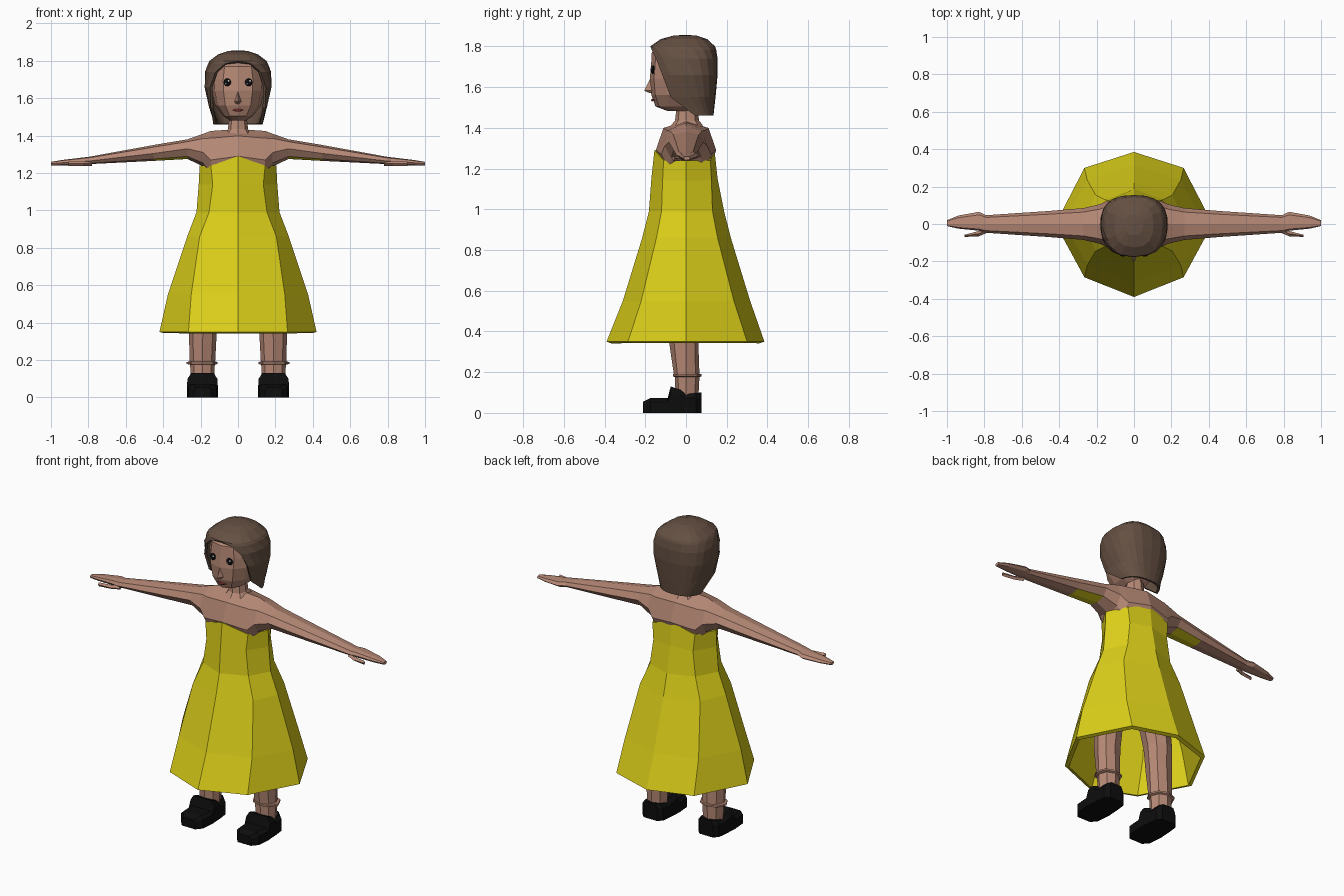
import bpy, bmesh
from math import sin, cos, pi, radians, copysign


def material(name, rgb):
    m = bpy.data.materials.new(name)
    m.diffuse_color = (*rgb, 1)
    return m


SKIN = material("skin", (0.47, 0.25, 0.18))
HAIR = material("hair", (0.13, 0.08, 0.055))
YELLOW = material("yellow cloth", (0.72, 0.63, 0.01))
BLACK = material("black", (0.004, 0.004, 0.004))
WHITE = material("white", (0.9, 0.9, 0.9))
RED = material("red", (0.45, 0.06, 0.06))


def loft(name, rings, mat, closed=True, cap0=True, cap1=True):
    """Skin a list of equal-length point rings with quads."""
    bm = bmesh.new()
    vs = [[bm.verts.new(p) for p in r] for r in rings]
    n = len(rings[0])
    for a, b in zip(vs, vs[1:]):
        for i in range(n if closed else n - 1):
            j = (i + 1) % n
            bm.faces.new((a[i], a[j], b[j], b[i]))
    if cap0:
        bm.faces.new(vs[0])
    if cap1:
        bm.faces.new(vs[-1])
    bmesh.ops.remove_doubles(bm, verts=bm.verts, dist=0.0005)
    bmesh.ops.recalc_face_normals(bm, faces=bm.faces)
    me = bpy.data.meshes.new(name)
    bm.to_mesh(me)
    bm.free()
    me.materials.append(mat)
    ob = bpy.data.objects.new(name, me)
    bpy.context.collection.objects.link(ob)
    return ob


def solidify(ob, t):
    m = ob.modifiers.new("thickness", "SOLIDIFY")
    m.thickness = t
    m.offset = -1


def oval(z, rx, yf, yb, n, cx=0, a0=0, a1=2 * pi, p=1.0, closed=True):
    """Horizontal oval starting at the front; separate front and back depth."""
    pts = []
    for i in range(n):
        a = a0 + (a1 - a0) * i / (n if closed else n - 1)
        s, c = (copysign(abs(v) ** p, v) for v in (sin(a), cos(a)))
        pts.append((cx + rx * s, c * (yf if c > 0 else -yb), z))
    return pts


# Dress: eight-sided flared tube, peaked at front and back
dress = []
for z, xs, xd, yf, yb, df, db, peak in [
        (0.35, 0.42, 0.265, -0.39, 0.385, -0.285, 0.30, 0),
        (0.55, 0.375, 0.25, -0.31, 0.315, -0.22, 0.235, 0),
        (0.86, 0.272, 0.205, -0.215, 0.22, -0.145, 0.155, 0),
        (0.99, 0.222, 0.155, -0.182, 0.187, -0.12, 0.13, 0),
        (1.14, 0.21, 0.135, -0.17, 0.155, -0.115, 0.125, 0.01),
        (1.24, 0.205, 0.145, -0.155, 0.14, -0.11, 0.12, 0.05)]:
    dress.append([(0, yf, z + peak), (xd, df, z), (xs, 0, z), (xd, db, z),
                  (0, yb, z + peak), (-xd, db, z), (-xs, 0, z), (-xd, df, z)])
solidify(loft("dress", dress, YELLOW, cap0=False, cap1=False), 0.025)

# Shoulders, arms and hands: one loft from fingertip to fingertip
half = [(0, 0.148, 1.435, 1.29, 1.10), (0.145, 0.122, 1.425, 1.27, 1.18),
        (0.185, 0.105, 1.41, 1.31, 1.235), (0.27, 0.085, 1.38, 1.33, 1.275),
        (0.45, 0.07, 1.35, 1.305, 1.265), (0.79, 0.047, 1.288, 1.265, 1.248),
        (0.83, 0.065, 1.283, 1.262, 1.243), (0.94, 0.045, 1.27, 1.255, 1.241),
        (1.0, 0.02, 1.26, 1.25, 1.24)]
stations = [(-h[0], *h[1:]) for h in half[:0:-1]] + half
rings = []
for x, yr, zt, zm, zb in stations:
    u, d = zm + 0.75 * (zt - zm), zm + 0.75 * (zb - zm)
    if abs(x) > 0.8:      # palms lean toward the back
        ys = yr, -0.55 * yr
    else:
        ys = yr, -yr
    rings.append([(x, 0, zt), (x, .75 * ys[1], u), (x, ys[1], zm), (x, .7 * ys[1], d),
                  (x, 0, zb), (x, .7 * ys[0], d), (x, ys[0], zm), (x, .75 * ys[0], u)])
body = loft("shoulders_and_arms", rings, SKIN)
body.data.materials.append(YELLOW)
for f in body.data.polygons:   # cloth-coloured patch under each arm
    if f.normal.z < -0.7 and 0.27 < abs(f.center.x) < 0.45:
        f.material_index = 1

# Thumbs, legs, shoes and eyes, mirrored
for s, side in ((1, "left"), (-1, "right")):
    thumb = [[(s * x, y - w, 1.25), (s * x, y, 1.262), (s * x, y + w, 1.25), (s * x, y, 1.238)]
             for x, y, w in [(0.78, -0.03, 0.015), (0.83, -0.052, 0.014), (0.905, -0.063, 0.006)]]
    loft(side + "_thumb", thumb, SKIN)

    leg = [oval(z, rx, yf, yb, 8, s * cx) for z, rx, yf, yb, cx in [
        (0.06, 0.06, -0.05, 0.06, 0.19), (0.175, 0.066, -0.055, 0.066, 0.19),
        (0.18, 0.083, -0.064, 0.076, 0.192), (0.19, 0.083, -0.064, 0.076, 0.192),
        (0.192, 0.068, -0.06, 0.066, 0.19), (0.36, 0.075, -0.085, 0.06, 0.188),
        (0.5, 0.08, -0.09, 0.07, 0.18), (0.85, 0.095, -0.1, 0.11, 0.105)]]
    loft(side + "_leg", leg, SKIN)

    shoe = []
    for y, w, h in [(-0.21, 0.045, 0.055), (-0.175, 0.075, 0.073), (-0.09, 0.082, 0.072),
                    (-0.075, 0.081, 0.13), (-0.03, 0.078, 0.115), (0.0, 0.076, 0.092),
                    (0.05, 0.07, 0.098), (0.075, 0.045, 0.10)]:
        c = s * 0.19
        shoe.append([(c - w, y, 0), (c + w, y, 0), (c + w, y, h * .75), (c + w * .75, y, h),
                     (c - w * .75, y, h), (c - w, y, h * .75)])
    loft(side + "_shoe", shoe, BLACK)

    for part, r, dx, dy, dz, mat in [("eye", 0.021, 0, 0, 0, BLACK),
                                     ("eye_glint", 0.006, 0.007, -0.008, 0.007, WHITE),
                                     ("eye_glint_small", 0.004, -0.008, -0.008, -0.007, WHITE)]:
        bpy.ops.mesh.primitive_uv_sphere_add(segments=10, ring_count=6, radius=r,
                                             location=(s * 0.057 + dx, -0.163 + dy, 1.685 + dz))
        ob = bpy.context.object
        ob.name = side + "_" + part
        ob.scale.y = 0.5
        ob.data.materials.append(mat)

# Neck and head
loft("neck", [oval(z, r, -r, r + .01, 8) for z, r in [(1.41, 0.075), (1.435, 0.054), (1.52, 0.044)]], SKIN)
head = [oval(z, rx, yf, yb, 12, p=0.85) for z, rx, yf, yb in [
    (1.482, 0.045, -0.09, 0.03), (1.505, 0.08, -0.15, 0.06), (1.56, 0.122, -0.17, 0.10),
    (1.64, 0.14, -0.178, 0.125), (1.70, 0.143, -0.172, 0.13), (1.77, 0.13, -0.168, 0.12),
    (1.815, 0.08, -0.10, 0.08)]]
loft("head", head, SKIN)

# Nose wedge and lips
loft("nose", [[(-w, -0.16, z), (0, y, z), (w, -0.16, z)] for z, w, y in
              [(1.57, 0.016, -0.178), (1.582, 0.022, -0.205), (1.64, 0.006, -0.176)]], SKIN)
loft("lips", [[(x, -0.15, 1.536), (x, y, 1.536 - h), (x, y - 0.003, 1.536), (x, y, 1.536 + h)]
              for x, y, h in [(-0.032, -0.153, 0.001), (-0.012, -0.167, 0.007), (0, -0.169, 0.006),
                              (0.012, -0.167, 0.007), (0.032, -0.153, 0.001)]], RED)

# Bobbed hair: arcs open around the face, closing over the crown
hair = [oval(z, rx, yf, yb, 17, a0=radians(a), a1=2 * pi - radians(a), p=0.8, closed=False)
        for z, rx, yf, yb, a in [
            (1.46, 0.135, -0.15, 0.135, 104), (1.55, 0.155, -0.165, 0.145, 68),
            (1.66, 0.18, -0.172, 0.155, 52), (1.74, 0.177, -0.178, 0.155, 38),
            (1.785, 0.162, -0.178, 0.148, 20), (1.80, 0.152, -0.175, 0.142, 0),
            (1.835, 0.105, -0.125, 0.105, 0), (1.853, 0.05, -0.06, 0.05, 0)]]
solidify(loft("hair", hair, HAIR, closed=False, cap0=False, cap1=False), 0.015)
loft("hair_crown", [hair[-1][:-1], [(0.001 * x, 0.001 * y, 1.856) for x, y, z in hair[-1][:-1]]], HAIR, cap0=False, cap1=False)
